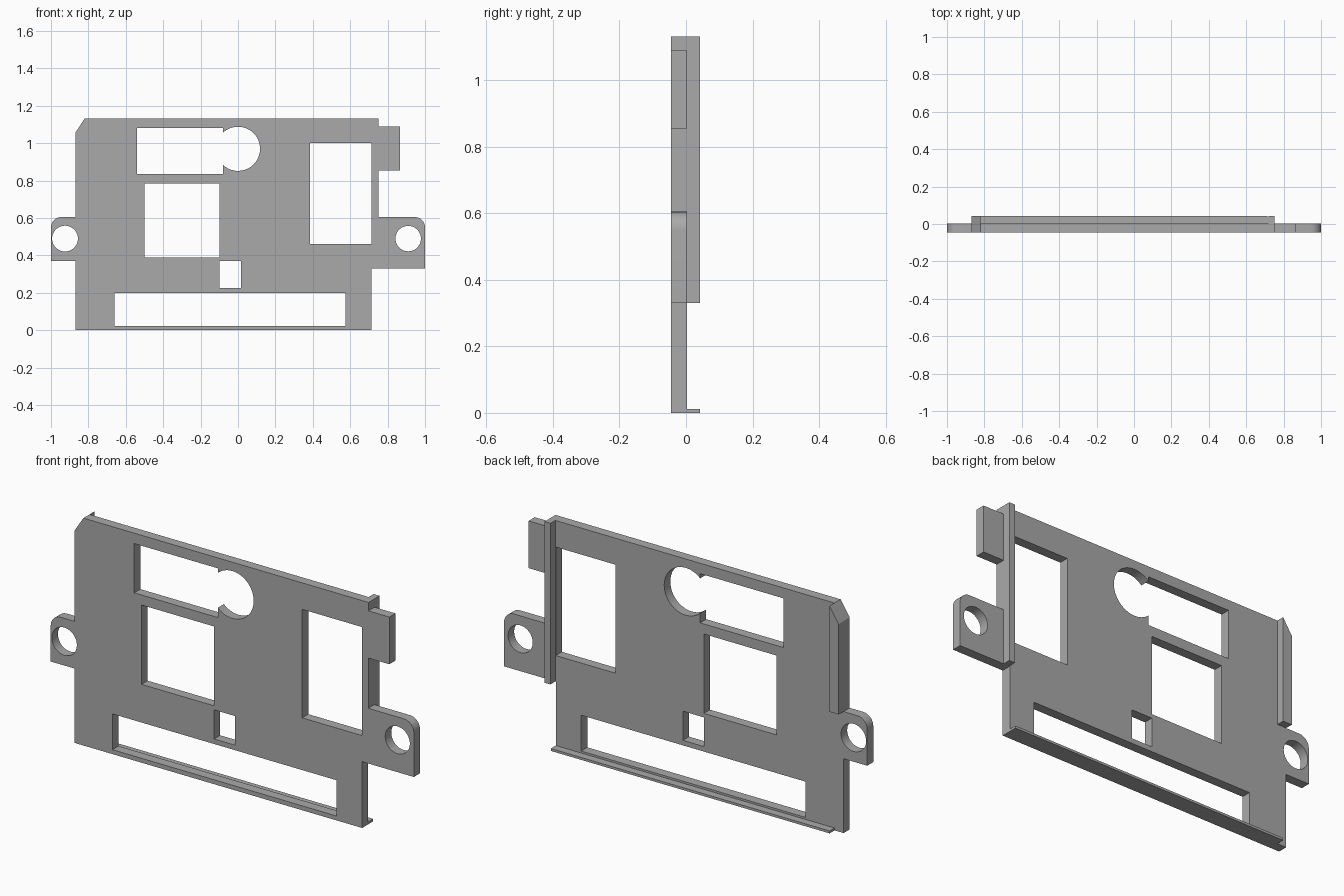
import bpy, bmesh, math

if "Cube" in bpy.data.objects:
    bpy.data.objects.remove(bpy.data.objects["Cube"])

FRONT, MID, BACK = -0.045, 0.003, 0.042

grey = bpy.data.materials.new("plain grey")
grey.diffuse_color = (0.4, 0.4, 0.4, 1)
grey.use_nodes = True
grey.node_tree.nodes["Principled BSDF"].inputs["Base Color"].default_value = grey.diffuse_color


def arc(cx, cz, r, a0, a1, n):
    """Points on an arc, angles in degrees."""
    return [(cx + r * math.cos(math.radians(a0 + (a1 - a0) * i / n)),
             cz + r * math.sin(math.radians(a0 + (a1 - a0) * i / n)))
            for i in range(n + 1)]


def circle(cx, cz, r, n=40):
    return arc(cx, cz, r, 0, 360, n)[:-1]


def rect(x0, x1, z0, z1):
    return [(x0, z0), (x1, z0), (x1, z1), (x0, z1)]


def extruded(name, loops, y0, y1):
    """Fill an outline with holes in the xz plane and extrude it along y."""
    bm = bmesh.new()
    edges = []
    for loop in loops:
        vs = [bm.verts.new((x, y0, z)) for x, z in loop]
        edges += [bm.edges.new((vs[i - 1], vs[i])) for i in range(len(vs))]
    bmesh.ops.triangle_fill(bm, use_beauty=True, use_dissolve=False, edges=edges)
    ext = bmesh.ops.extrude_face_region(bm, geom=bm.faces[:], use_keep_orig=True)
    bmesh.ops.translate(bm, vec=(0, y1 - y0, 0),
                        verts=[v for v in ext["geom"] if isinstance(v, bmesh.types.BMVert)])
    bmesh.ops.recalc_face_normals(bm, faces=bm.faces[:])
    me = bpy.data.meshes.new(name)
    bm.to_mesh(me)
    bm.free()
    me.materials.append(grey)
    ob = bpy.data.objects.new(name, me)
    bpy.context.collection.objects.link(ob)
    bpy.ops.object.select_all(action='DESELECT')
    ob.select_set(True)
    bpy.context.view_layer.objects.active = ob
    bpy.ops.object.shade_smooth_by_angle(angle=math.radians(25))
    return ob


# Plate outline, counter-clockwise: right ear, right tab, clipped corner, left ear
outline = [(-0.87, 0), (0.715, 0), (0.715, 0.33), (1.0, 0.33)]
outline += arc(0.945, 0.55, 0.055, 0, 90, 8)
outline += [(0.75, 0.605), (0.75, 0.855), (0.865, 0.855), (0.865, 1.09), (0.75, 1.09),
            (0.75, 1.132), (-0.82, 1.132), (-0.87, 1.055), (-0.87, 0.605)]
outline += arc(-0.945, 0.55, 0.055, 90, 180, 8)
outline += [(-1.0, 0.37), (-0.87, 0.37)]

# Keyhole: round hole running into a rectangular window
half = math.degrees(math.acos(0.08 / 0.118))
keyhole = arc(0, 0.97, 0.118, -180 + half, 180 - half, 36)
keyhole += [(-0.08, 1.08), (-0.54, 1.08), (-0.54, 0.835), (-0.08, 0.835)]

holes = [
    keyhole,
    rect(-0.50, -0.10, 0.39, 0.785),      # square window
    rect(-0.10, 0.015, 0.225, 0.37),      # small window
    rect(0.385, 0.715, 0.46, 1.0),        # tall window
    rect(-0.66, 0.575, 0.022, 0.20),      # bottom slot
    circle(0.91, 0.49, 0.068),            # screw holes
    circle(-0.925, 0.49, 0.069),
]
# Drop the repeated corner points where arcs meet straight edges
outline = [p for i, p in enumerate(outline) if math.dist(p, outline[i - 1]) > 1e-5]
extruded("plate", [outline] + holes, FRONT, MID)

# Raised ribs and bottom lip on the back
extruded("right_rib", [rect(0.718, 0.75, 0.33, 1.132)], MID, BACK)
extruded("left_rib", [[(-0.87, 0.605), (-0.82, 0.605), (-0.82, 1.132), (-0.87, 1.055)]], MID, BACK)
extruded("bottom_lip", [rect(-0.82, 0.715, 0, 0.012)], MID, BACK)
